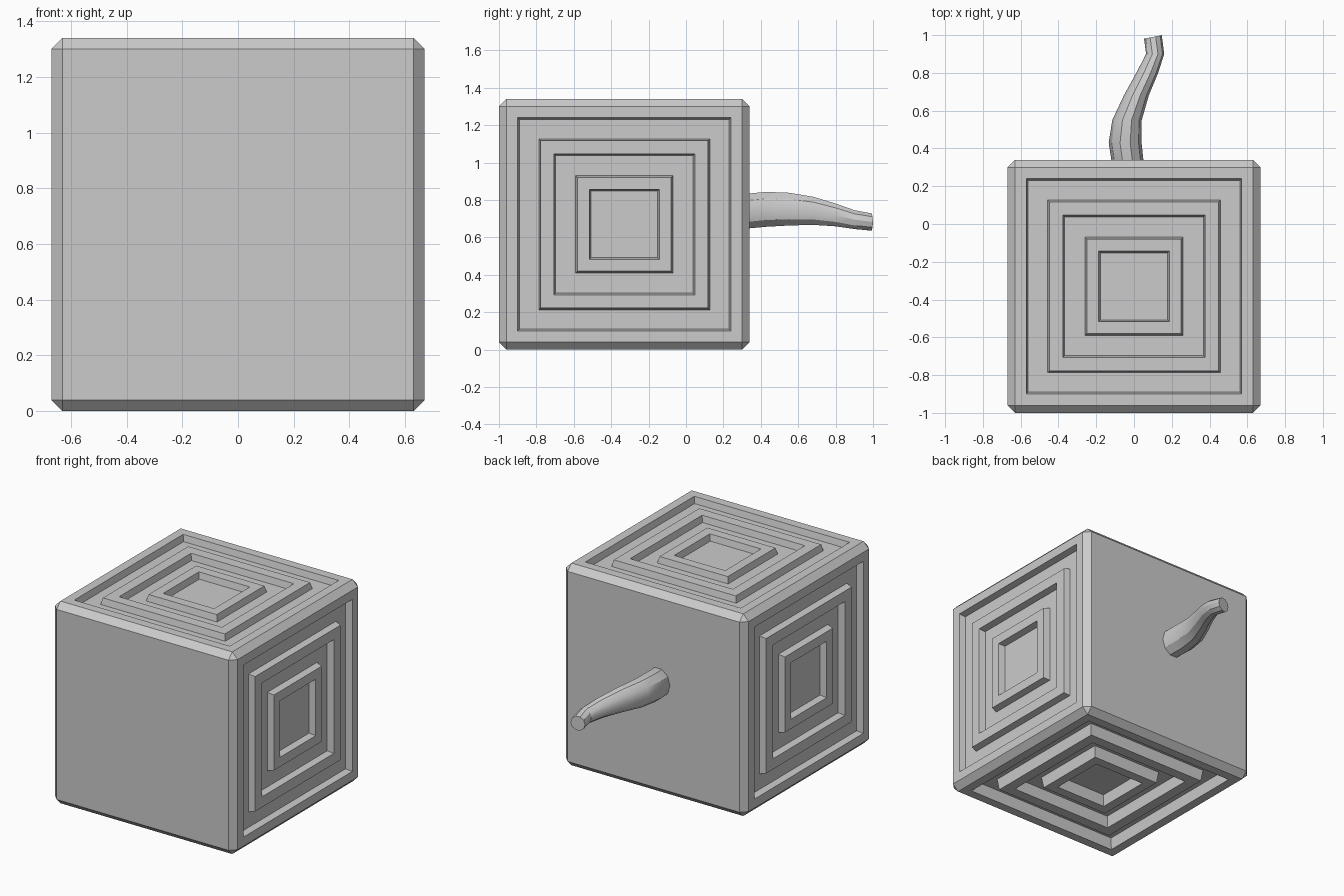
import bpy, bmesh, math
from mathutils import Vector, Matrix

if "Cube" in bpy.data.objects:
    bpy.data.objects.remove(bpy.data.objects["Cube"])

HALF, BEVEL, CY, CZ = 0.67, 0.04, -0.33, 0.67


def make_object(name, bm):
    bmesh.ops.recalc_face_normals(bm, faces=bm.faces[:])
    mesh = bpy.data.meshes.new(name)
    bm.to_mesh(mesh)
    bm.free()
    ob = bpy.data.objects.new(name, mesh)
    bpy.context.collection.objects.link(ob)
    return ob


# Chamfered block
bm = bmesh.new()
bmesh.ops.create_cube(bm, size=2 * HALF)
bmesh.ops.bevel(bm, geom=bm.edges[:], offset=BEVEL, segments=1,
                profile=0.5, affect='EDGES')
bm.normal_update()

# Concentric stepped squares: half-size and whether sunk (1) or flush (0)
STEPS = [(0.57, 0), (0.56, 1), (0.457, 1), (0.447, 0), (0.377, 0),
         (0.367, 1), (0.26, 1), (0.25, 0), (0.187, 0), (0.177, 1)]
# Panels: left, right, top, and the deeper underside
PANELS = [((1, 0, 0), 0.042), ((-1, 0, 0), 0.042),
          ((0, 0, 1), 0.042), ((0, 0, -1), 0.075)]
for normal, depth in PANELS:
    n = Vector(normal)
    face = next(f for f in bm.faces if f.normal.dot(n) > 0.99)
    size, level = HALF - BEVEL, 0
    for half, sunk in STEPS:
        bmesh.ops.inset_individual(bm, faces=[face], thickness=size - half,
                                   depth=(level - sunk) * depth,
                                   use_even_offset=True)
        size, level = half, sunk
bmesh.ops.translate(bm, verts=bm.verts[:], vec=(0, CY, CZ))
make_object("block", bm)

# Curved tapering tail: centre x, y, z, then half-width and half-height
RINGS = [(-0.030, 0.30, 0.738, 0.084, 0.098),
         (-0.047, 0.43, 0.750, 0.087, 0.098),
         (-0.037, 0.55, 0.751, 0.078, 0.092),
         (0.012, 0.68, 0.742, 0.066, 0.079),
         (0.070, 0.80, 0.720, 0.058, 0.064),
         (0.112, 0.90, 0.695, 0.048, 0.053),
         (0.100, 0.99, 0.682, 0.047, 0.048)]
SIDES = 10
bm = bmesh.new()
loops = []
for i, (x, y, z, w, h) in enumerate(RINGS):
    tilt = 0.2 if i == len(RINGS) - 1 else 0.0
    loop = []
    for k in range(SIDES):
        a = 2 * math.pi * k / SIDES
        dx = w * math.cos(a)
        loop.append(bm.verts.new((x + dx, y + tilt * dx, z + h * math.sin(a))))
    loops.append(loop)
for a, b in zip(loops, loops[1:]):
    for k in range(SIDES):
        j = (k + 1) % SIDES
        bm.faces.new((a[k], a[j], b[j], b[k]))
bm.faces.new(loops[0])
bm.faces.new(loops[-1])
tail = make_object("tail", bm)
bpy.context.view_layer.objects.active = tail
tail.select_set(True)
bpy.ops.object.shade_smooth_by_angle(angle=math.radians(32))
